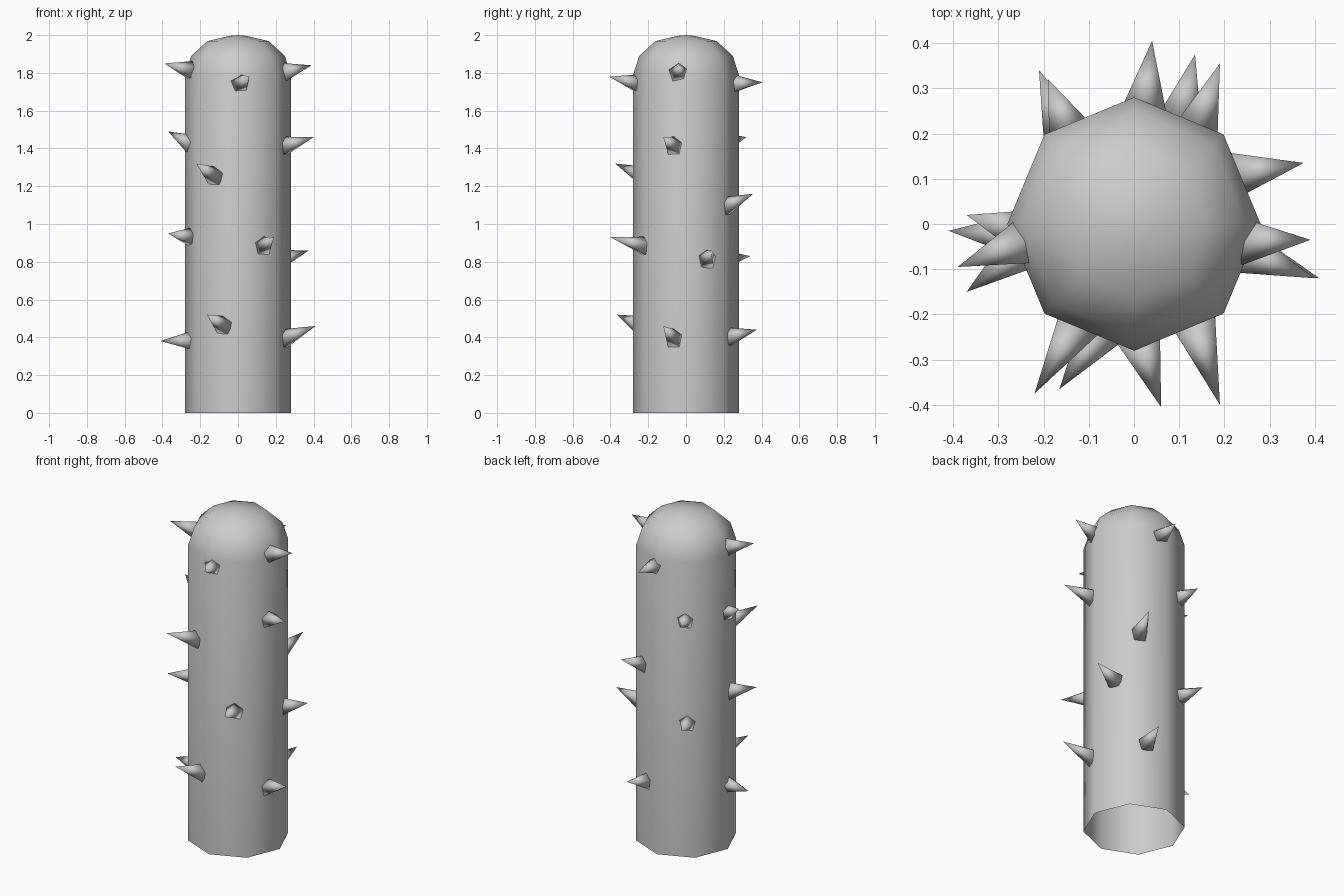
import bpy
import bmesh
from math import cos, sin, radians, tau
from mathutils import Vector

cube = bpy.data.objects.get("Cube")
if cube:
    bpy.data.objects.remove(cube, do_unlink=True)

# One plain grey for the whole plant
grey = bpy.data.materials.new("plain_grey")
grey.use_nodes = True
colour = (0.6, 0.6, 0.6, 1)
grey.diffuse_color = colour
grey.node_tree.nodes["Principled BSDF"].inputs["Base Color"].default_value = colour


def finish(name, bm):
    """Turn a bmesh into a smooth shaded grey object."""
    bmesh.ops.recalc_face_normals(bm, faces=bm.faces)
    for face in bm.faces:
        face.smooth = True
    mesh = bpy.data.meshes.new(name)
    bm.to_mesh(mesh)
    bm.free()
    mesh.materials.append(grey)
    obj = bpy.data.objects.new(name, mesh)
    bpy.context.collection.objects.link(obj)
    return obj


def ring(bm, centre, side, up, radius, count):
    """Add a regular polygon of vertices in the plane of side and up."""
    points = []
    for i in range(count):
        angle = tau * i / count
        offset = up * cos(angle) + side * sin(angle)
        points.append(bm.verts.new(centre + offset * radius))
    return points


def close_to_point(bm, loop, tip):
    """Join a ring of vertices to a single tip vertex."""
    apex = bm.verts.new(tip)
    for i, vert in enumerate(loop):
        bm.faces.new((vert, loop[(i + 1) % len(loop)], apex))


# Eight sided column with a rounded top, open underneath
def build_trunk():
    profile = [(0.28, 0), (0.28, 1.79), (0.248, 1.89), (0.163, 1.968), (0.045, 1.996)]
    bm = bmesh.new()
    previous = None
    for radius, height in profile:
        centre = Vector((0, 0, height))
        loop = ring(bm, centre, Vector((0, 1, 0)), Vector((1, 0, 0)), radius, 8)
        if previous:
            for i in range(len(loop)):
                j = (i + 1) % len(loop)
                bm.faces.new((previous[i], previous[j], loop[j], loop[i]))
        previous = loop
    close_to_point(bm, previous, Vector((0, 0, 2)))
    finish("trunk", bm)


# Five sided thorn, its foot sunk a little into the trunk
def build_thorn(name, root_angle, root_height, tip):
    angle = radians(root_angle)
    root = Vector((0.245 * cos(angle), 0.245 * sin(angle), root_height))
    tip = Vector(tip)
    forward = (tip - root).normalized()
    side = forward.cross(Vector((0, 0, 1))).normalized()
    up = side.cross(forward)
    bm = bmesh.new()
    loop = ring(bm, root, side, up, 0.055, 5)
    close_to_point(bm, loop, tip)
    bm.faces.new(loop)
    finish(name, bm)


# Thorns by side: root angle, root height, tip position
thorns = {
    "right_thorn": [
        (189, 1.81, (-0.39, -0.095, 1.85)),
        (184, 1.42, (-0.37, 0.02, 1.49)),
        (192, 0.93, (-0.37, -0.15, 0.95)),
        (186, 0.38, (-0.41, -0.015, 0.38)),
    ],
    "left_thorn": [
        (351, 1.8, (0.39, -0.035, 1.84)),
        (346, 1.41, (0.4, -0.12, 1.46)),
        (26, 0.81, (0.375, 0.135, 0.86)),
        (346, 0.39, (0.41, -0.12, 0.46)),
    ],
    "front_thorn": [
        (272, 1.74, (0.06, -0.405, 1.78)),
        (241, 1.25, (-0.22, -0.375, 1.32)),
        (302, 0.88, (0.19, -0.4, 0.93)),
        (253, 0.46, (-0.165, -0.365, 0.52)),
    ],
    "back_thorn": [
        (85, 1.74, (0.04, 0.405, 1.75)),
        (125, 1.43, (-0.19, 0.32, 1.46)),
        (56, 1.09, (0.19, 0.355, 1.16)),
        (128, 0.81, (-0.21, 0.34, 0.83)),
        (66, 0.4, (0.135, 0.375, 0.44)),
    ],
}

build_trunk()
for name, rows in thorns.items():
    for number, (root_angle, root_height, tip) in enumerate(rows, start=1):
        build_thorn(f"{name}_{number}", root_angle, root_height, tip)
